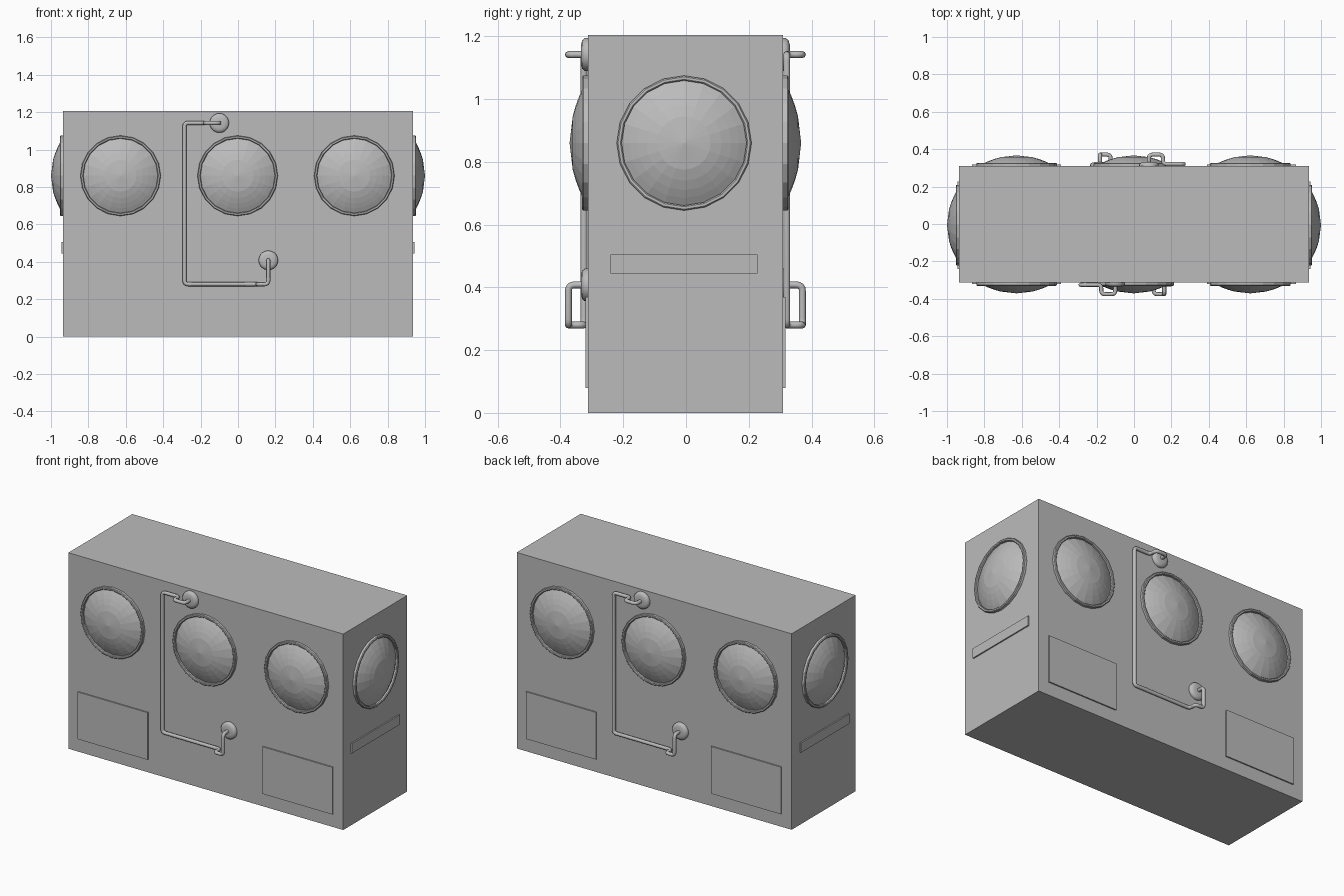
import bpy, bmesh
from math import cos, sin, pi
from mathutils import Vector

cube = bpy.data.objects.get("Cube")
if cube:
    bpy.data.objects.remove(cube, do_unlink=True)

grey = bpy.data.materials.new("grey paint")
grey.use_nodes = True
COLOUR = (0.5, 0.5, 0.5, 1)
grey.diffuse_color = COLOUR
grey.node_tree.nodes["Principled BSDF"].inputs["Base Color"].default_value = COLOUR

HALF_X, FRONT, BACK, HEIGHT = 0.935, -0.313, 0.309, 1.205
MID_Y = (FRONT + BACK) / 2


def finish(name, bm):
    bmesh.ops.recalc_face_normals(bm, faces=bm.faces)
    mesh = bpy.data.meshes.new(name)
    bm.to_mesh(mesh)
    bm.free()
    mesh.materials.append(grey)
    obj = bpy.data.objects.new(name, mesh)
    bpy.context.collection.objects.link(obj)
    return obj


def box(name, low, high):
    low, high = Vector(low), Vector(high)
    bm = bmesh.new()
    bmesh.ops.create_cube(bm, size=1)
    bmesh.ops.scale(bm, vec=high - low, verts=bm.verts)
    bmesh.ops.translate(bm, vec=(low + high) / 2, verts=bm.verts)
    return finish(name, bm)


def lathe(name, profile, origin, normal, sides=20):
    """Spin (radius, height) points about a wall normal."""
    normal = Vector(normal)
    up = Vector((0, 0, 1))
    across = normal.cross(up)
    bm = bmesh.new()
    rings = []
    for r, h in profile:
        base = Vector(origin) + normal * h
        if r == 0:
            rings.append([bm.verts.new(base)] * sides)
        else:
            rings.append([bm.verts.new(base + r * (across * cos(a) + up * sin(a)))
                          for a in (2 * pi * i / sides for i in range(sides))])
    for low, high in zip(rings, rings[1:]):
        for i in range(sides):
            j = (i + 1) % sides
            corners = list(dict.fromkeys((low[i], low[j], high[j], high[i])))
            bm.faces.new(corners)
    return finish(name, bm)


def dome(name, origin, normal, rise):
    radii = (0.2, 0.175, 0.15, 0.12, 0.085, 0)
    lathe(name + "_dome", [(r, rise * (1 - (r / 0.205) ** 2)) for r in radii],
          origin, normal)
    lathe(name + "_rim", [(0.215, 0), (0.215, 0.014), (0.211, 0.018),
                          (0.203, 0.018), (0.199, 0.014), (0.199, 0)],
          origin, normal)


def pipe(name, points, radius=0.011, bend=0.02):
    """Tube along a path whose corners are rounded."""
    points = [Vector(p) for p in points]
    path = [points[0]]
    for a, b, c in zip(points, points[1:], points[2:]):
        start = b + (a - b).normalized() * bend
        end = b + (c - b).normalized() * bend
        for t in (0, 0.25, 0.5, 0.75, 1):
            path.append(start * (1 - t) ** 2 + b * 2 * t * (1 - t) + end * t * t)
    path.append(points[-1])
    curve = bpy.data.curves.new(name, "CURVE")
    curve.dimensions = "3D"
    curve.bevel_depth = radius
    curve.bevel_resolution = 2
    spline = curve.splines.new("POLY")
    spline.points.add(len(path) - 1)
    for point, co in zip(spline.points, path):
        point.co = (*co, 1)
    curve.materials.append(grey)
    obj = bpy.data.objects.new(name, curve)
    bpy.context.collection.objects.link(obj)


# Main cabinet
box("cabinet", (-HALF_X, FRONT, 0), (HALF_X, BACK, HEIGHT))

# Front and back faces: domes, access panels and handle pipe
for side, wall, s, shift in (("front", FRONT, -1, 0), ("back", BACK, 1, -0.02)):
    normal = (0, s, 0)
    for label, x in (("right", -0.628), ("middle", -0.002), ("left", 0.622)):
        dome(f"{side}_{label}", (x, wall, 0.86), normal, 0.058)
    for label, x in (("right", -0.629), ("left", 0.629)):
        y0, y1 = sorted((wall - s * 0.01, wall + s * 0.008))
        box(f"{side}_{label}_panel", (x - 0.238, y0, 0.08), (x + 0.238, y1, 0.37))

    def at(x, out, z):
        return (-s * x + shift, wall + s * out, z)

    near, far = 0.012, 0.062
    pipe(f"{side}_pipe", [
        at(-0.1, 0, 1.142), at(-0.1, far, 1.142), at(-0.175, far, 1.142),
        at(-0.175, near, 1.142), at(-0.286, near, 1.142), at(-0.286, near, 0.28),
        at(0.105, near, 0.28), at(0.105, far, 0.28), at(0.162, far, 0.28),
        at(0.162, far, 0.408), at(0.162, 0, 0.408)])
    for label, x, z in (("upper", -0.1, 1.142), ("lower", 0.162, 0.408)):
        flange = lathe(f"{side}_{label}_flange",
                       [(0.052, 0), (0.052, 0.01), (0.045, 0.018),
                        (0.03, 0.022), (0, 0.022)], at(x, 0, z), normal)
        for face in flange.data.polygons:
            face.use_smooth = True

# End faces: dome and slot plate
for side, s in (("left", 1), ("right", -1)):
    wall = s * HALF_X
    dome(f"{side}_end", (wall, MID_Y - 0.004, 0.86), (s, 0, 0), 0.065)
    x0, x1 = sorted((wall - s * 0.01, wall + s * 0.008))
    box(f"{side}_slot_plate", (x0, -0.24, 0.445), (x1, 0.228, 0.505))
